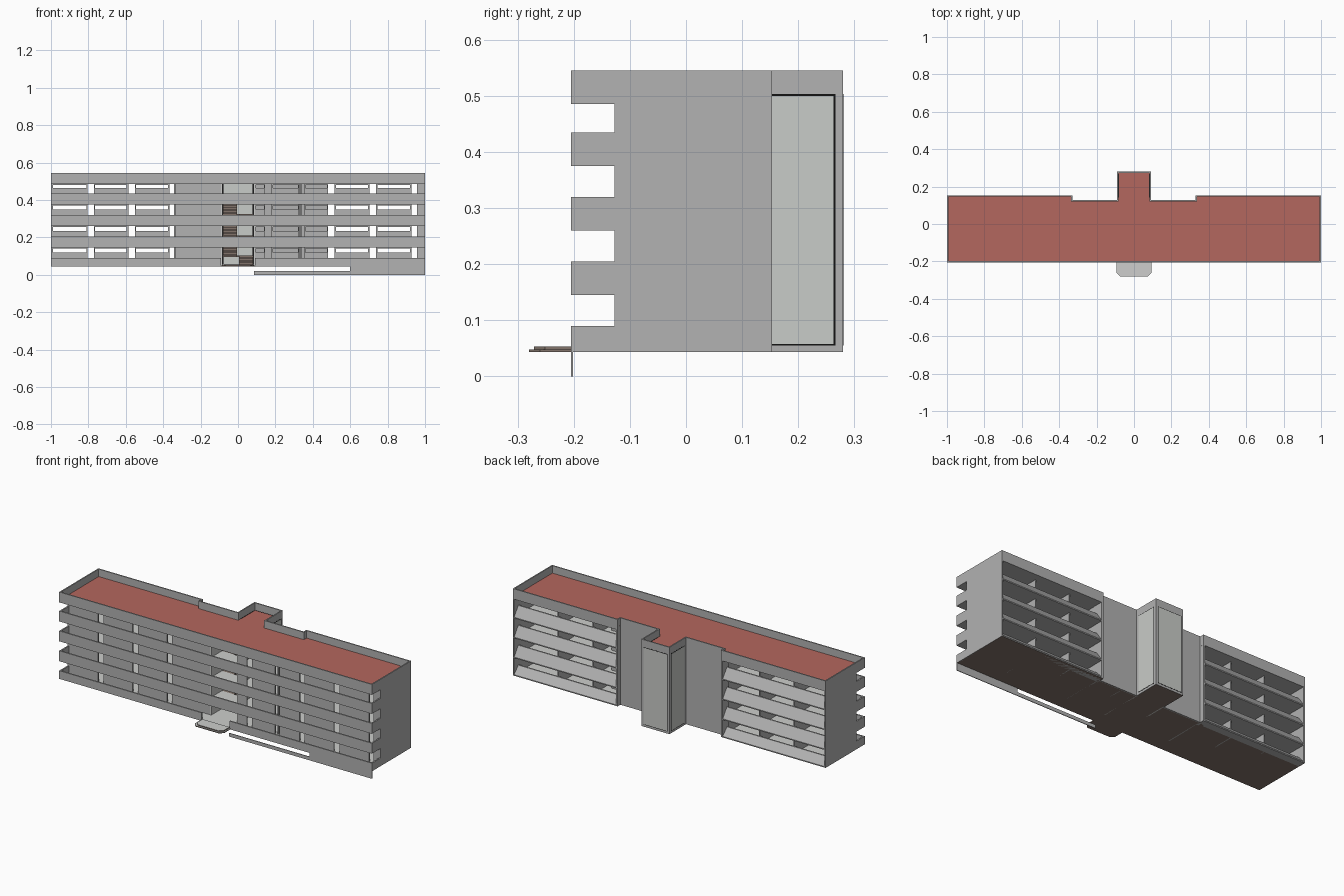
import bpy, bmesh
from mathutils import Vector

if "Cube" in bpy.data.objects:
    bpy.data.objects.remove(bpy.data.objects["Cube"])


def material(name, r, g, b):
    m = bpy.data.materials.new(name)
    lin = lambda c: ((c / 255 + 0.055) / 1.055) ** 2.4
    m.diffuse_color = (lin(r), lin(g), lin(b), 1)
    m.use_nodes = True
    m.node_tree.nodes["Principled BSDF"].inputs["Base Color"].default_value = m.diffuse_color
    return m


GREY = material("concrete grey", 178, 178, 178)
PALE = material("pale plaster", 205, 206, 204)
GLASS = material("glass grey", 201, 204, 200)
RED = material("roof red", 180, 103, 94)
BROWN = material("stone brown", 130, 116, 107)
BLACK = material("frame black", 18, 18, 18)


def box(x0, x1, y0, y1, z0, z1):
    """Axis-aligned block as (outline, extrusion vector)."""
    return ([(x0, y0, z0), (x1, y0, z0), (x1, y1, z0), (x0, y1, z0)], (0, 0, z1 - z0))


def prism(outline, z0, z1):
    return ([(x, y, z0) for x, y in outline], (0, 0, z1 - z0))


def part(name, solids, mats, rule=None):
    """Join extruded outlines into one object; rule(normal) picks the material slot."""
    bm = bmesh.new()
    for pts, vec in solids:
        base = bm.faces.new([bm.verts.new(p) for p in pts])
        top = bmesh.ops.extrude_face_region(bm, geom=[base], use_keep_orig=True)
        bmesh.ops.translate(bm, vec=Vector(vec),
                            verts=[v for v in top["geom"] if isinstance(v, bmesh.types.BMVert)])
    bmesh.ops.recalc_face_normals(bm, faces=bm.faces[:])
    bm.normal_update()
    if rule:
        for f in bm.faces:
            f.material_index = rule(f.normal)
    me = bpy.data.meshes.new(name)
    bm.to_mesh(me)
    bm.free()
    for m in mats:
        me.materials.append(m)
    ob = bpy.data.objects.new(name, me)
    bpy.context.collection.objects.link(ob)
    return ob


def ring(outline, t, z0, z1):
    """Thin wall following the inside of a counter-clockwise right-angled outline."""
    n = len(outline)
    pts = [Vector(p) for p in outline]
    normal = lambda a, b: Vector((-(b - a).y, (b - a).x)).normalized()
    inner = [pts[i] + t * (normal(pts[i - 1], pts[i]) + normal(pts[i], pts[(i + 1) % n]))
             for i in range(n)]
    return [prism([pts[i], pts[(i + 1) % n], inner[(i + 1) % n], inner[i]], z0, z1)
            for i in range(n)]


# Main levels: underside of each parapet band, and its top edge
BOT = [0.043, 0.145, 0.26, 0.375, 0.485]
TOP = [0.09, 0.205, 0.32, 0.435, 0.545]
FRONT, WALL, WING, CORE, TOWER = -0.205, -0.127, 0.153, 0.128, 0.28
T = 0.008
SLAB = 0.008

half = [(1, FRONT), (1, WING), (0.33, WING), (0.33, CORE), (0.09, CORE), (0.09, TOWER)]
plan = half + [(-x, y) for x, y in reversed(half)]

# Base slab and roof
part("base_slab", [prism(plan, BOT[0], BOT[0] + 0.006)], [GREY, BROWN, PALE],
     lambda n: 1 if n.z < -0.5 else 2 if n.z > 0.5 else 0)
inner = [(x * 0.998, y - 0.002 if y > 0 else y + 0.002) for x, y in plan]
part("roof", [prism(inner, BOT[4], 0.502)], [GREY, RED], lambda n: 1 if n.z > 0.5 else 0)
part("roof_parapet", ring(plan, 0.007, BOT[4], TOP[4]), [GREY])

# Floor slabs of the upper storeys, with a stair opening in the middle
floors = []
for z in BOT[1:4]:
    floors.append(box(-0.09, 0.09, FRONT + 0.003, -0.03, z, z + SLAB))
    for s in (-1, 1):
        floors.append(box(s * 0.09, s * 0.998, FRONT + 0.003, CORE - 0.002, z, z + SLAB))
        floors.append(box(s * 0.335, s * 0.998, CORE - 0.002, WING - 0.003, z, z + SLAB))
part("floor_slabs", floors, [GREY, PALE], lambda n: 1 if n.z > 0.5 else 0)

# Balcony parapets; the lowest one leaves a gap for the entrance
bands = []
for i in range(4):
    z0, z1 = BOT[i], TOP[i]
    if i == 0:
        bands += [box(-1, -0.09, FRONT, FRONT + T, z0, z1), box(0.09, 1, FRONT, FRONT + T, z0, z1)]
    else:
        bands.append(box(-1, 1, FRONT, FRONT + T, z0, z1))
    for s in (-1, 1):
        bands.append(box(s * (1 - T), s, FRONT + T, WALL, z0, z1))
part("balcony_parapets", bands, [GREY])

# End walls, plain rear walls, stair core walls and wing jambs
walls = []
for s in (-1, 1):
    walls += [box(s * (1 - T), s, WALL, WING, BOT[0], BOT[4]),
              box(s * 0.09, s * 0.33, CORE - T, CORE, BOT[0], BOT[4]),
              box(s * 0.33, s * 0.342, CORE - 0.03, WING, BOT[0], BOT[4]),
              box(s * (0.09 - T), s * 0.09, CORE - T, TOWER, BOT[0], BOT[4])]
walls.append(box(-0.09 + T, 0.09 - T, TOWER - T, TOWER, BOT[0], BOT[4]))
part("outer_walls", walls, [GREY])
part("stair_core_walls", [box(s * 0.082, s * 0.09, WALL, CORE - T, BOT[0], BOT[4])
                          for s in (-1, 1)], [PALE])

# Recessed front wall: (start, end, kind) openings, w = window over sill, d = door
openings = [(-0.99, -0.81, "w"), (-0.805, -0.77, "d"), (-0.765, -0.595, "w"),
            (-0.585, -0.55, "d"), (-0.545, -0.375, "w"), (-0.365, -0.333, "d"),
            (-0.09, 0.09, "d"), (0.095, 0.14, "w"), (0.145, 0.18, "d"), (0.187, 0.32, "w"),
            (0.325, 0.355, "d"), (0.362, 0.475, "w"), (0.482, 0.515, "d"),
            (0.525, 0.695, "w"), (0.702, 0.737, "d"), (0.745, 0.92, "w"), (0.927, 0.957, "d")]
facade = []
for i in range(4):
    z0, z1, x = BOT[i] + 0.006, BOT[i + 1], -0.992
    for a, b, kind in openings + [(0.992, 0.992, "")]:
        facade.append(box(x, a, WALL, WALL + T, z0, z1))
        if kind == "w":
            facade.append(box(a, b, WALL, WALL + T, z0, TOP[i] + 0.028))
            facade.append(box(a, b, WALL, WALL + T, z1 - 0.004, z1))
        x = b
part("balcony_wall", facade, [GREY])

# Room partitions
rooms = [box(x - 0.003, x + 0.003, WALL + T, 0.11, BOT[0], BOT[4])
         for x in (-0.768, -0.548, -0.329, 0.184, 0.338, 0.519, 0.741)]
rooms.append(box(0.342, 0.478, -0.01, -0.004, BOT[0], BOT[4]))
part("room_partitions", rooms, [GREY])

# Rear sloping sills below the wing windows
sills = []
for i in range(4):
    z0, z1 = BOT[i], TOP[i]
    prof = [(WING, z0), (WING, z0 + 0.006), (0.115, z1), (0.107, z1), (0.107, z0)]
    for x in (-0.992, 0.342):
        sills.append(([(x, y, z) for y, z in prof], (0.65, 0, 0)))
part("rear_sloping_sills", sills, [GREY])

# Tower glazing with thin black frames on three sides
G0, G1 = 0.058, 0.50
frames, panes = [], []
for lst, grow, out in ((frames, 0.003, 0.0006), (panes, 0, 0.0012)):
    lst.append(box(-0.074 - grow, 0.074 + grow, TOWER - T - out, TOWER + out - 0.0012,
                   G0 - grow, G1 + grow))
    for s in (-1, 1):
        lst.append(box(s * (0.09 - T - out), s * (0.09 + out), 0.145 - grow, 0.263 + grow,
                       G0 - grow, G1 + grow))
frames[0] = box(-0.077, 0.077, TOWER - T - 0.0006, TOWER + 0.0004, G0 - 0.003, G1 + 0.003)
panes[0] = box(-0.074, 0.074, TOWER - T - 0.0012, TOWER + 0.0009, G0, G1)
part("tower_window_frames", frames, [BLACK])
part("tower_window_panes", panes, [GLASS])

# Stairs: right flight goes up to a half landing, left flight comes back
steps = []
N = 7
for i in range(3):
    z0 = BOT[i] + SLAB
    rise = (BOT[i + 1] + SLAB - z0) / (2 * N)
    d = 0.21 / N
    for k in range(N):
        zr, zl = z0 + (k + 1) * rise, z0 + (N + k + 1) * rise
        steps.append(box(0.006, 0.08, -0.03 + k * d, -0.03 + (k + 1) * d, zr - 2 * rise, zr))
        steps.append(box(-0.08, -0.006, 0.18 - (k + 1) * d, 0.18 - k * d, zl - 2 * rise, zl))
    zm = z0 + N * rise
    steps.append(box(-0.08, 0.08, 0.18, 0.27, zm - 0.008, zm))
part("stairs", steps, [BROWN])


# Entrance platform: two stacked chamfered treads
def tread(w, y, z0, z1, c=0.02):
    return prism([(-w, FRONT + 0.004), (-w, y + c), (-w + c, y), (w - c, y), (w, y + c),
                  (w, FRONT + 0.004)], z0, z1)


part("entrance_steps", [tread(0.094, -0.28, 0.043, 0.048), tread(0.086, -0.271, 0.048, 0.053)],
     [BROWN, PALE], lambda n: 1 if n.z > 0.5 else 0)

# Low plinth panel under the front right side
part("front_plinth", [box(0.6, 1, FRONT, FRONT + 0.004, 0, BOT[0]),
                      box(0.085, 0.6, FRONT, FRONT + 0.004, 0, 0.02)], [GREY])
